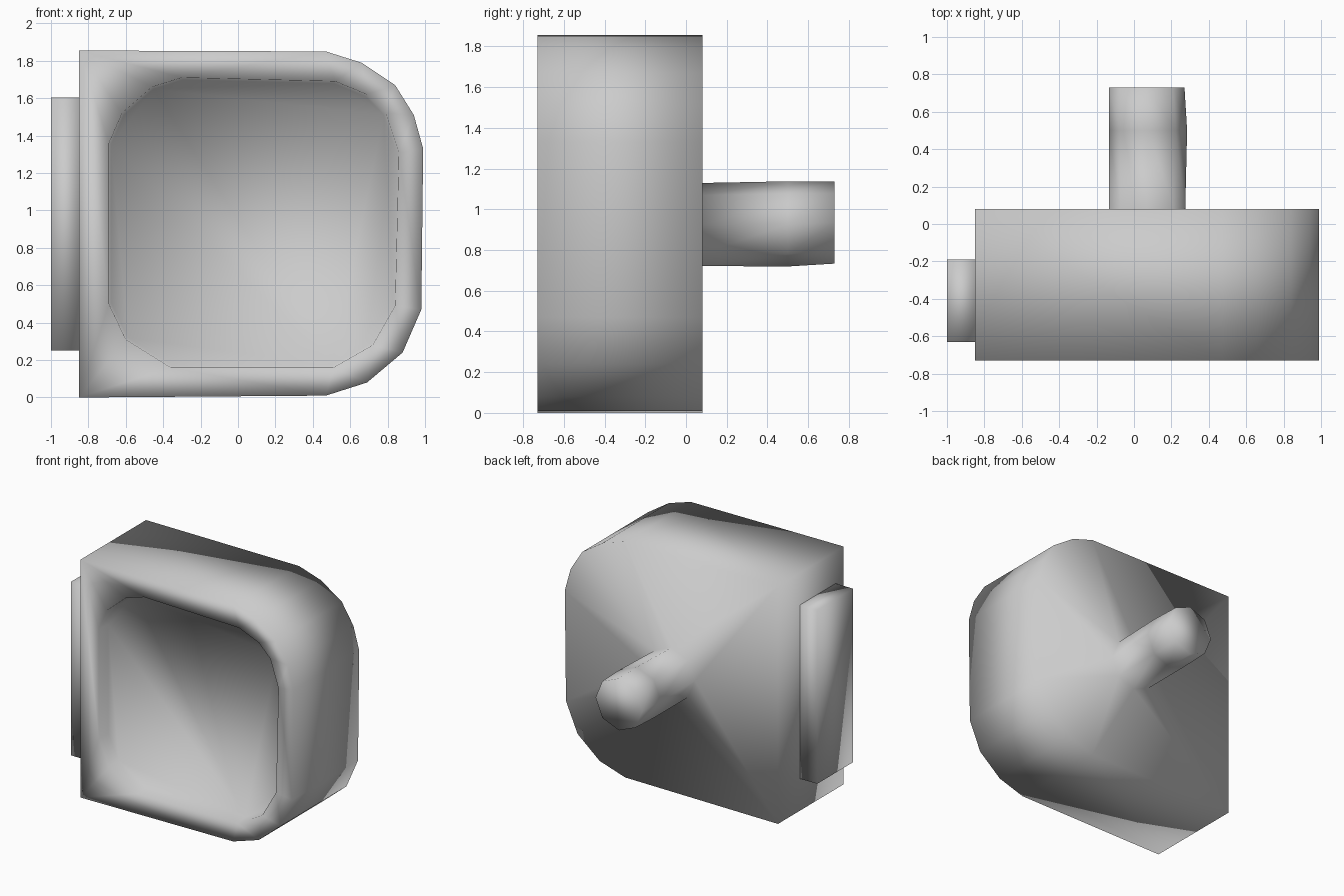
import bpy, bmesh
from math import sin, cos, tau

if "Cube" in bpy.data.objects:
    bpy.data.objects.remove(bpy.data.objects["Cube"])

FRONT, BACK = -0.73, 0.08
RECESS = 0.1

# Outlines in (x, z): square on the left, rounded on the right
OUTER = [(-.85, 0), (.47, .01), (.69, .08), (.88, .24), (.98, .47), (.99, 1.33),
         (.94, 1.51), (.84, 1.67), (.66, 1.79), (.47, 1.85), (-.85, 1.855)]
INNER = [(-.69, .5), (-.6, .31), (-.36, .16), (.51, .16), (.72, .28), (.84, .49),
         (.86, 1.31), (.79, 1.52), (.69, 1.62), (.52, 1.69), (-.3, 1.71),
         (-.46, 1.66), (-.62, 1.52), (-.69, 1.36)]


def circle(cx, cz, r, n=8):
    return [(cx + r * cos(tau * i / n), cz + r * sin(tau * i / n)) for i in range(n)]


def shrink(pts, cx, cz, s):
    return [(cx + (x - cx) * s, cz + (z - cz) * s) for x, z in pts]


def ring(bm, pts, y):
    return [bm.verts.new((x, y, z)) for x, z in pts]


def walls(bm, a, b):
    n = len(a)
    for i in range(n):
        j = (i + 1) % n
        bm.faces.new((a[i], a[j], b[j], b[i]))


def flat_between(bm, a, b):
    edges = []
    for loop in (a, b):
        for i, v in enumerate(loop):
            w = loop[(i + 1) % len(loop)]
            edges.append(bm.edges.get((v, w)) or bm.edges.new((v, w)))
    bmesh.ops.triangle_fill(bm, use_beauty=True, edges=edges, normal=(0, 1, 0))


def finish(bm, name):
    bmesh.ops.recalc_face_normals(bm, faces=bm.faces[:])
    for f in bm.faces:
        f.smooth = True
    mesh = bpy.data.meshes.new(name)
    bm.to_mesh(mesh)
    bm.free()
    ob = bpy.data.objects.new(name, mesh)
    bpy.context.collection.objects.link(ob)
    return ob


# Housing with recessed front panel and rear stem, one continuous skin
bm = bmesh.new()
floor = ring(bm, shrink(INNER, .08, .93, .985), FRONT + RECESS)
rim = ring(bm, INNER, FRONT)
front = ring(bm, OUTER, FRONT)
back = ring(bm, OUTER, BACK)
stem = [ring(bm, circle(.07, .925, .204), BACK),
        ring(bm, circle(.075, .928, .209), .5),
        ring(bm, circle(.068, .935, .202), .73)]
bm.faces.new(floor)
walls(bm, floor, rim)
walls(bm, front, back)
walls(bm, stem[0], stem[1])
walls(bm, stem[1], stem[2])
bm.faces.new(stem[2])
flat_between(bm, rim, front)
flat_between(bm, back, stem[0])
finish(bm, "housing_with_stem")

# Side block on the left
bm = bmesh.new()
a = ring(bm, [(-1, .25), (-.84, .25), (-.84, 1.605), (-1, 1.605)], -.63)
b = ring(bm, [(-1, .25), (-.84, .25), (-.84, 1.605), (-1, 1.605)], -.19)
walls(bm, a, b)
bm.faces.new(a)
bm.faces.new(b)
finish(bm, "side_block")
